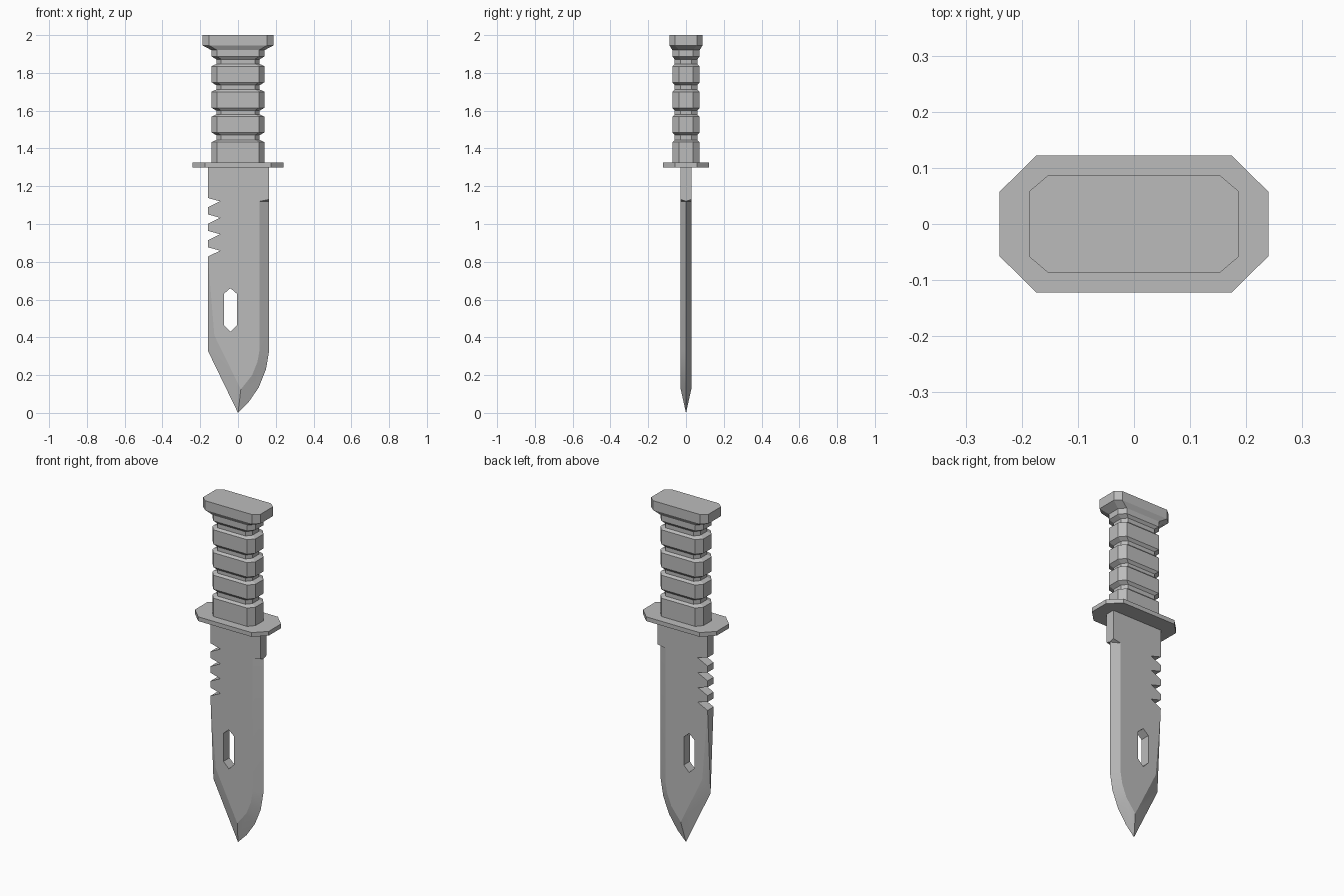
import bpy, bmesh, math

cube = bpy.data.objects.get("Cube")
if cube:
    bpy.data.objects.remove(cube, do_unlink=True)

steel = bpy.data.materials.new("steel_grey")
steel.use_nodes = True
GREY = (0.5, 0.5, 0.5, 1)
steel.diffuse_color = GREY
steel.node_tree.nodes["Principled BSDF"].inputs["Base Color"].default_value = GREY


def finish(name, bm):
    bmesh.ops.recalc_face_normals(bm, faces=bm.faces[:])
    mesh = bpy.data.meshes.new(name)
    bm.to_mesh(mesh)
    bm.free()
    mesh.materials.append(steel)
    obj = bpy.data.objects.new(name, mesh)
    bpy.context.collection.objects.link(obj)
    return obj


def octagon(hx, hy, cx, cy):
    """Rectangle with cut corners, counter-clockwise."""
    return [(hx, cy - hy), (hx, hy - cy), (hx - cx, hy), (cx - hx, hy),
            (-hx, hy - cy), (-hx, cy - hy), (cx - hx, -hy), (hx - cx, -hy)]


def loft(name, sections):
    """Stack octagon sections (z, half x, half y, corner cut x, corner cut y)."""
    bm = bmesh.new()
    rings = [[bm.verts.new((x, y, z)) for x, y in octagon(*size)] for z, *size in sections]
    for low, high in zip(rings, rings[1:]):
        for i in range(8):
            j = (i + 1) % 8
            bm.faces.new((low[i], low[j], high[j], high[i]))
    bm.faces.new(rings[0][::-1])
    bm.faces.new(rings[-1])
    return finish(name, bm)


# Grip: raised bands separated by grooves
WIDE = (0.14, 0.072, 0.03, 0.035)
NARROW = (0.115, 0.06, 0.025, 0.03)
bands = [(1.32, 1.433), (1.485, 1.568), (1.615, 1.70), (1.75, 1.835), (1.887, 1.925)]
sections = []
for i, (low, high) in enumerate(bands):
    if i:
        sections.append((low - 0.015, *NARROW))
    sections += [(low, *WIDE), (high, *WIDE)]
    if i < len(bands) - 1:
        sections.append((high + 0.012, *NARROW))
loft("grip", sections)

# Guard and pommel
GUARD = (0.24, 0.122, 0.066, 0.065)
loft("guard", [(1.30, *GUARD), (1.325, *GUARD)])
POMMEL = (0.187, 0.087, 0.034, 0.029)
loft("pommel", [(1.92, *WIDE), (1.945, *POMMEL), (2.0, *POMMEL)])

# Blade: flat sides bounded by a ridge, bevelled down to a sharp edge
T = 0.028
ridge = [(0.115, 1.12), (0.115, 0.34), (0.103, 0.27), (0.075, 0.2), (0.015, 0.125), (-0.125, 0.41)]
edge = [(0.165, 1.12), (0.165, 0.33), (0.148, 0.23), (0.11, 0.135), (0.0, 0.0), (-0.16, 0.33)]
edge_mid = (0.055, 0.055)
shoulder = [(-0.16, 0.83), (-0.16, 1.31), (0.165, 1.31), (0.165, 1.13)]

bm = bmesh.new()
keen = [bm.verts.new((x, 0, z)) for x, z in edge]
mid = bm.verts.new((edge_mid[0], 0, edge_mid[1]))
sides = []
for y in (-T, T):
    r = [bm.verts.new((x, y, z)) for x, z in ridge]
    s = [bm.verts.new((x, y, z)) for x, z in shoulder]
    bm.faces.new(r + s)
    for i in range(5):
        quad = [r[i], r[i + 1], keen[i + 1], keen[i]]
        if i == 3:
            quad.insert(3, mid)
        bm.faces.new(quad)
    bm.faces.new((r[5], s[0], keen[5]))
    bm.faces.new((s[3], r[0], keen[0]))
    sides.append(s)
a, b = sides
bm.faces.new((a[0], b[0], keen[5]))
bm.faces.new((a[0], a[1], b[1], b[0]))
bm.faces.new((a[1], a[2], b[2], b[1]))
bm.faces.new((a[2], a[3], keen[0], b[3], b[2]))
blade = finish("blade", bm)


def prism(bm, outline):
    """Extrude an x-z outline through the blade."""
    front, back = [[bm.verts.new((x, y, z)) for x, z in outline] for y in (-0.1, 0.1)]
    bm.faces.new(front)
    bm.faces.new(back[::-1])
    for i in range(len(outline)):
        j = (i + 1) % len(outline)
        bm.faces.new((front[i], back[i], back[j], front[j]))


# Cutters: four saw notches on the spine and a long six-sided slot
bm = bmesh.new()
for i in range(4):
    z = 1.12 - i * 0.087
    prism(bm, [(-0.2, z + 0.03), (-0.16, z + 0.018), (-0.095, z),
               (-0.16, z - 0.032), (-0.2, z - 0.05)])
prism(bm, [(-0.04, 0.66), (-0.005, 0.63), (-0.005, 0.465),
           (-0.04, 0.43), (-0.075, 0.465), (-0.075, 0.63)])
cutter = finish("blade_cutter", bm)
cutter.hide_render = True

cut = blade.modifiers.new("cutouts", "BOOLEAN")
cut.operation = "DIFFERENCE"
cut.solver = "EXACT"
cut.object = cutter
bpy.context.view_layer.objects.active = blade
blade.select_set(True)
bpy.ops.object.modifier_apply(modifier=cut.name)
bpy.data.objects.remove(cutter, do_unlink=True)
bpy.ops.object.shade_smooth_by_angle(angle=math.radians(20))
